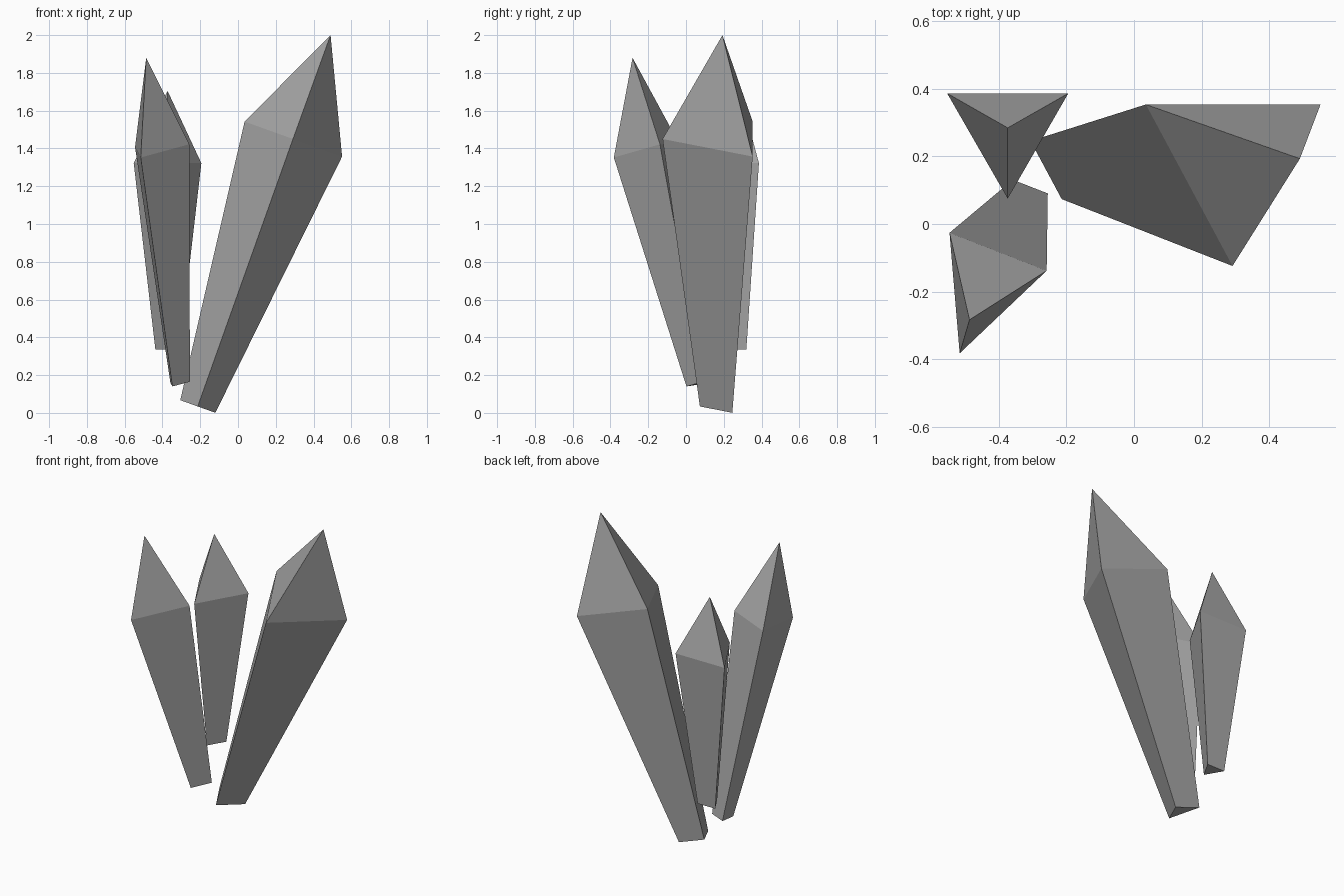
import bpy
import bmesh
from mathutils import Vector

cube = bpy.data.objects.get("Cube")
if cube:
    bpy.data.objects.remove(cube, do_unlink=True)

# One plain stone colour
stone = bpy.data.materials.new("grey_stone")
stone.use_nodes = True
GREY = (0.4, 0.4, 0.4, 1)
stone.diffuse_color = GREY
stone.node_tree.nodes["Principled BSDF"].inputs["Base Color"].default_value = GREY

FOOT_SCALE = 0.36  # size of the foot relative to the shoulder


def crystal(name, foot_centre, tip, shoulder):
    """Three-sided shard: small foot, wide shoulder, pointed tip."""
    shoulder = [Vector(p) for p in shoulder]
    centre = sum(shoulder, Vector()) / 3
    foot = [Vector(foot_centre) + (p - centre) * FOOT_SCALE for p in shoulder]
    bm = bmesh.new()
    low = [bm.verts.new(p) for p in foot]
    high = [bm.verts.new(p) for p in shoulder]
    top = bm.verts.new(tip)
    bm.faces.new(low)
    for i in range(3):
        j = (i + 1) % 3
        bm.faces.new((low[i], low[j], high[j], high[i]))
        bm.faces.new((high[i], high[j], top))
    bmesh.ops.recalc_face_normals(bm, faces=bm.faces)
    mesh = bpy.data.meshes.new(name)
    bm.to_mesh(mesh)
    bm.free()
    mesh.materials.append(stone)
    obj = bpy.data.objects.new(name, mesh)
    bpy.context.collection.objects.link(obj)


# Large shard leaning to the left
crystal("large_crystal", (-0.213, 0.188, 0.034), (0.49, 0.193, 2.0),
        [(0.035, 0.353, 1.542), (0.551, 0.353, 1.357), (0.291, -0.124, 1.45)])

# Slim shard leaning forward
crystal("front_crystal", (-0.32, 0.0745, 0.155), (-0.486, -0.283, 1.88),
        [(-0.545, -0.026, 1.407), (-0.515, -0.382, 1.352), (-0.258, -0.138, 1.422)])

# Small upright shard
crystal("back_crystal", (-0.373, 0.282, 0.335), (-0.373, 0.284, 1.705),
        [(-0.552, 0.386, 1.322), (-0.373, 0.075, 1.322), (-0.194, 0.386, 1.322)])
